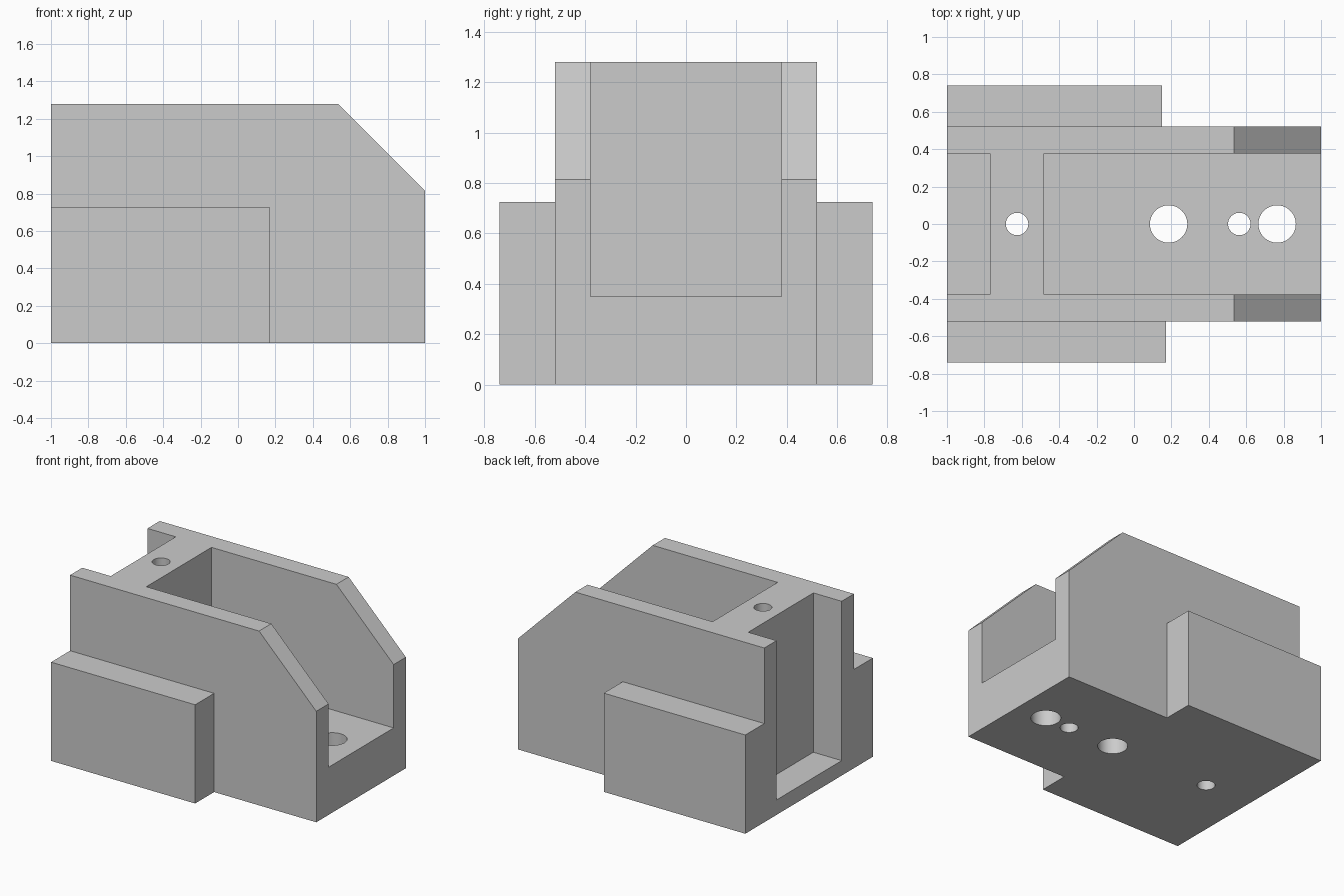
import bpy
import bmesh
from math import radians
from mathutils import Matrix, Vector

if "Cube" in bpy.data.objects:
    bpy.data.objects.remove(bpy.data.objects["Cube"], do_unlink=True)

grey = bpy.data.materials.new("plain grey")
grey.use_nodes = True
grey.diffuse_color = (0.6, 0.6, 0.6, 1)
grey.node_tree.nodes["Principled BSDF"].inputs["Base Color"].default_value = (0.6, 0.6, 0.6, 1)


def finish(name, bm):
    bmesh.ops.recalc_face_normals(bm, faces=bm.faces)
    mesh = bpy.data.meshes.new(name)
    bm.to_mesh(mesh)
    bm.free()
    mesh.materials.append(grey)
    obj = bpy.data.objects.new(name, mesh)
    bpy.context.collection.objects.link(obj)
    return obj


def box(name, low, high):
    low, high = Vector(low), Vector(high)
    bm = bmesh.new()
    place = Matrix.Translation((low + high) / 2) @ Matrix.Diagonal((*(high - low), 1))
    bmesh.ops.create_cube(bm, size=1, matrix=place)
    return finish(name, bm)


def drill(name, x, radius):
    bm = bmesh.new()
    bmesh.ops.create_cone(bm, cap_ends=True, segments=48, radius1=radius, radius2=radius,
                          depth=4, matrix=Matrix.Translation((x, 0, 0)))
    return finish(name, bm)


def combine(target, tool, operation):
    # Apply a boolean and discard the helper
    tool.hide_render = True
    mod = target.modifiers.new(tool.name, "BOOLEAN")
    mod.operation, mod.object, mod.solver = operation, tool, "EXACT"
    bpy.context.view_layer.objects.active = target
    bpy.ops.object.modifier_apply(modifier=mod.name)
    bpy.data.objects.remove(tool, do_unlink=True)


# Main body: side profile with a sloped nose, extruded across the width
profile = [(-1, 0), (1, 0), (1, 0.815), (0.535, 1.28), (-1, 1.28)]
bm = bmesh.new()
side = bm.faces.new([bm.verts.new((x, -0.52, z)) for x, z in profile])
extruded = bmesh.ops.extrude_face_region(bm, geom=[side])["geom"]
bmesh.ops.translate(bm, vec=(0, 1.04, 0),
                    verts=[v for v in extruded if isinstance(v, bmesh.types.BMVert)])
body = finish("housing_body", bm)

# Side blocks
combine(body, box("front_block", (-1, -0.74, 0), (0.17, -0.45, 0.725)), "UNION")
combine(body, box("rear_block", (-1, 0.45, 0), (0.15, 0.74, 0.725)), "UNION")

# Open cavity and end slot
combine(body, box("cavity", (-0.48, -0.378, 0.35), (1.5, 0.378, 2)), "DIFFERENCE")
combine(body, box("end_slot", (-1.5, -0.378, 0.11), (-0.77, 0.378, 2)), "DIFFERENCE")

# Vertical through holes
for x, radius in [(-0.625, 0.06), (0.185, 0.1), (0.563, 0.06), (0.765, 0.1)]:
    combine(body, drill("hole", x, radius), "DIFFERENCE")

bpy.ops.object.select_all(action="DESELECT")
body.select_set(True)
bpy.context.view_layer.objects.active = body
bpy.ops.object.shade_smooth_by_angle(angle=radians(30))
